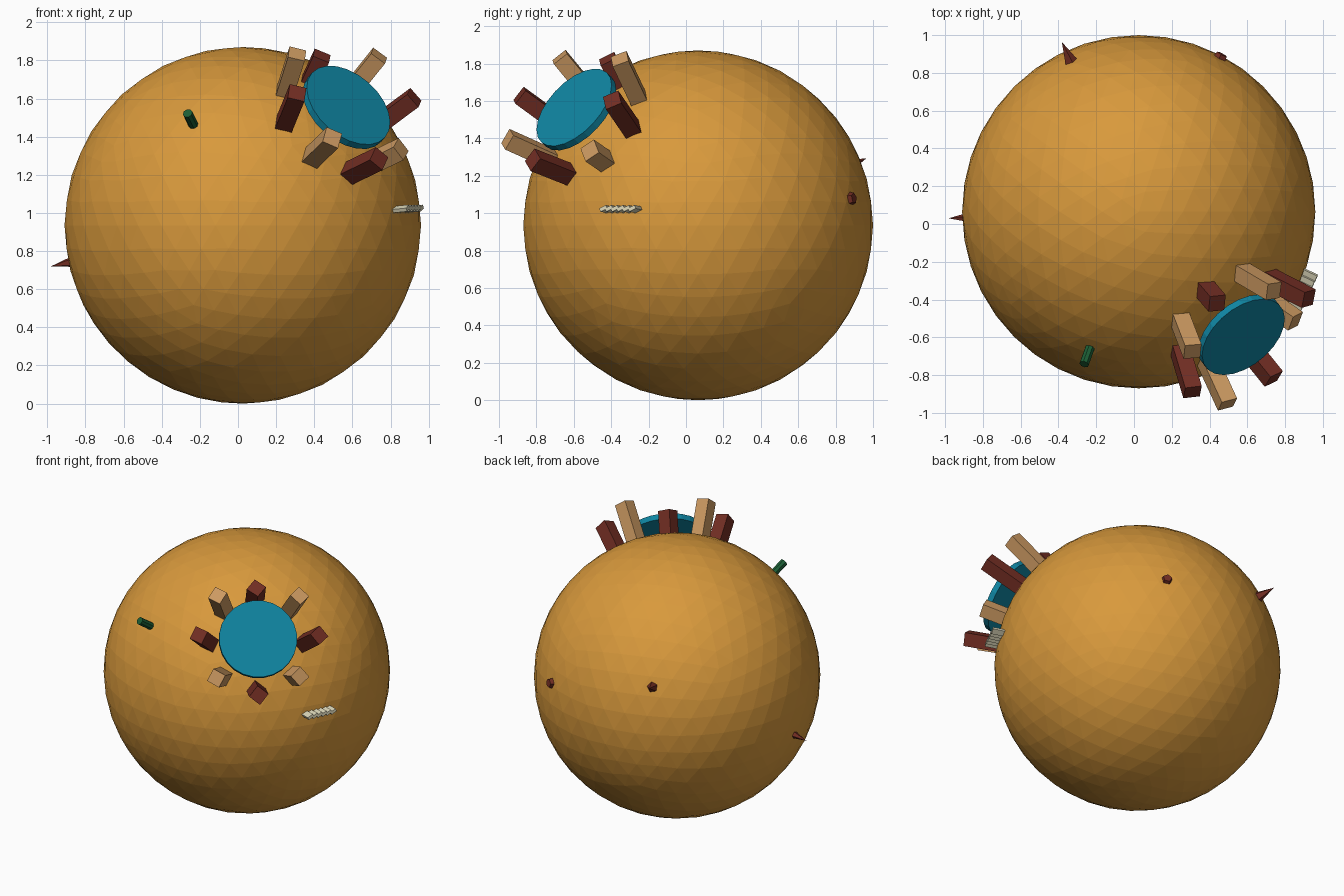
import bpy, bmesh, math
from mathutils import Vector, Matrix

if "Cube" in bpy.data.objects:
    bpy.data.objects.remove(bpy.data.objects["Cube"])

CENTER = Vector((0.025, 0.065, 0.935))
RADIUS = 0.935
Z = Vector((0, 0, 1))


def mat(name, rgb):
    m = bpy.data.materials.new(name)
    m.diffuse_color = (*rgb, 1)
    m.use_nodes = True
    m.node_tree.nodes["Principled BSDF"].inputs["Base Color"].default_value = m.diffuse_color
    return m


GOLD = mat("golden", (0.69, 0.32, 0.045))
BLUE = mat("teal_blue", (0.005, 0.235, 0.36))
TAN = mat("tan", (0.60, 0.32, 0.12))
RED = mat("dark_red", (0.17, 0.027, 0.017))
GREEN = mat("dark_green", (0.011, 0.11, 0.035))
CREAM = mat("cream", (0.71, 0.67, 0.48))


def finish(name, bm, material, matrix=Matrix()):
    me = bpy.data.meshes.new(name)
    bm.transform(matrix)
    bmesh.ops.recalc_face_normals(bm, faces=bm.faces)
    bm.to_mesh(me)
    bm.free()
    me.materials.append(material)
    ob = bpy.data.objects.new(name, me)
    bpy.context.collection.objects.link(ob)
    return ob


def radial(direction, dist):
    """Frame at a distance from the ball centre with z pointing outwards."""
    d = Vector(direction).normalized()
    rot = Z.rotation_difference(d).to_matrix().to_4x4()
    return Matrix.Translation(CENTER + d * dist) @ rot


def cone(name, direction, start, end, r1, r2, sides, material):
    bm = bmesh.new()
    bmesh.ops.create_cone(bm, cap_ends=True, segments=sides, radius1=r1,
                          radius2=r2, depth=end - start)
    return finish(name, bm, material, radial(direction, (start + end) / 2))


# Faceted ball
bm = bmesh.new()
bmesh.ops.create_icosphere(bm, subdivisions=4, radius=RADIUS)
finish("ball", bm, GOLD, Matrix.Translation(CENTER))

# Floating disc
cone("disc", (0.518, -0.62, 0.589), 1.03, 1.07, 0.256, 0.256, 24, BLUE)

# Ring of posts around the disc: outer end of each, relative to ball centre
posts = [
    ((0.415, -0.485, 0.89), RED), ((0.715, -0.42, 0.89), TAN),
    ((0.90, -0.46, 0.67), RED), ((0.83, -0.58, 0.40), TAN),
    ((0.715, -0.885, 0.35), RED), ((0.47, -1.02, 0.46), TAN),
    ((0.285, -0.955, 0.695), RED), ((0.285, -0.74, 0.90), TAN),
]
for i, (tip, m) in enumerate(posts):
    end = Vector(tip).length
    start = 0.88
    bm = bmesh.new()
    bmesh.ops.create_cube(bm, size=1)
    bmesh.ops.scale(bm, vec=(0.09, 0.09, end - start), verts=bm.verts)
    finish(f"post_{i + 1}", bm, m, radial(tip, (start + end) / 2))

# Green peg
cone("peg", (-0.29, -0.81, 0.59), 0.88, 1.04, 0.026, 0.026, 8, GREEN)

# Five-sided thorns
cone("thorn_left", (-1.005, -0.035, -0.215), 0.91, 1.03, 0.03, 0.0, 5, RED)
cone("thorn_back_left", (-0.41, 0.905, 0.36), 0.91, 1.05, 0.042, 0.0, 5, RED)
cone("thorn_back_right", (0.44, 0.83, 0.145), 0.90, 0.955, 0.044, 0.03, 5, RED)

# Row of slanted cream slats
out = Vector((0.90, -0.43, 0.09)).normalized()
along = Z.cross(out).normalized()
up = out.cross(along)
frame = Matrix((along, up, out)).transposed().to_4x4()
for i in range(6):
    bm = bmesh.new()
    bmesh.ops.create_cube(bm, size=1)
    bmesh.ops.scale(bm, vec=(0.042, 0.02, 0.10), verts=bm.verts)
    pos = CENTER + out * 0.955 + along * (i - 2.5) * 0.034
    finish(f"slat_{i + 1}", bm, CREAM, Matrix.Translation(pos) @ frame
           @ Matrix.Rotation(math.radians(25), 4, 'Z'))
